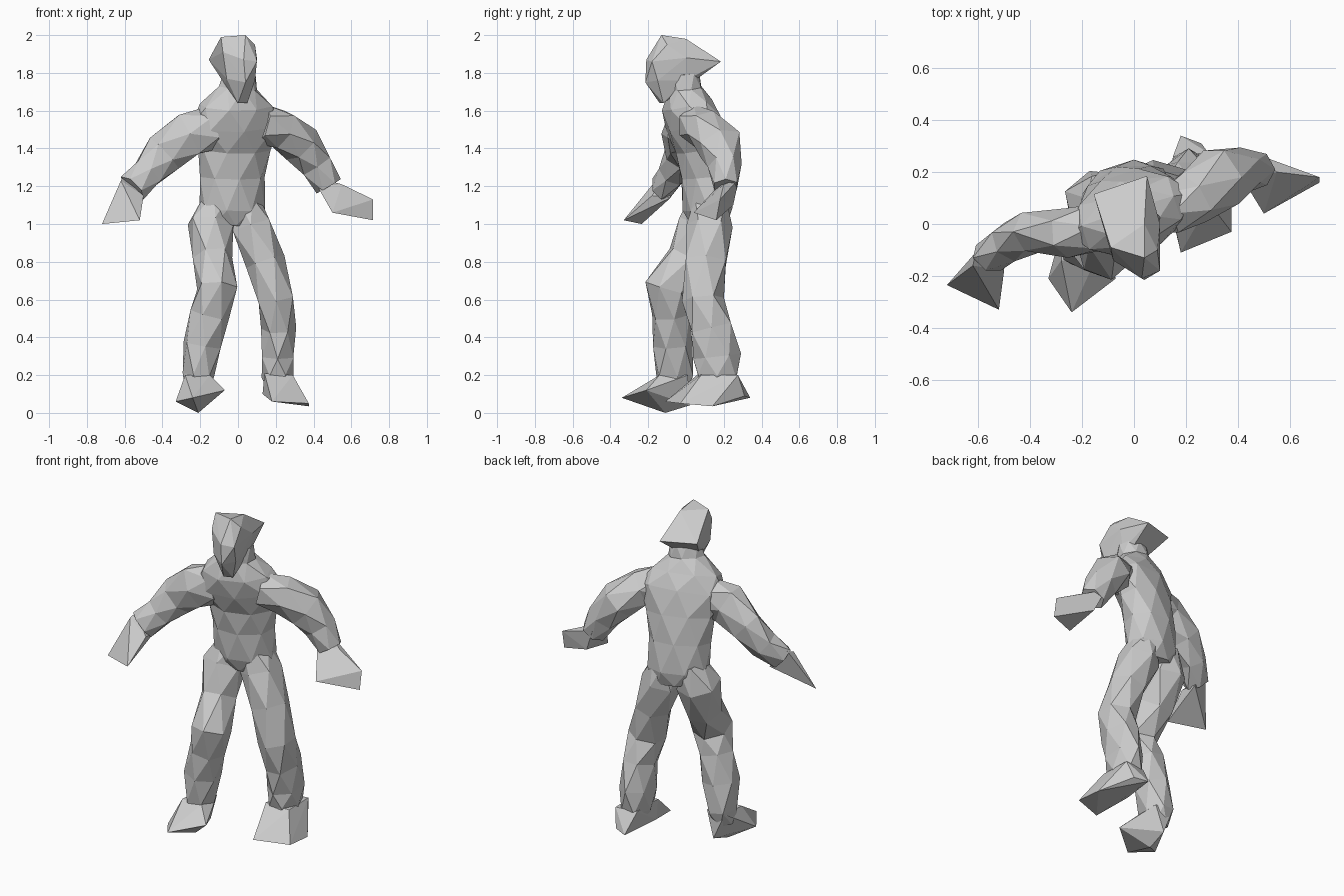
import bpy
import bmesh
from math import cos, sin, tau, radians
from mathutils import Vector

default_cube = bpy.data.objects.get("Cube")
if default_cube:
    bpy.data.objects.remove(default_cube, do_unlink=True)

# One plain grey for the whole figure
grey = bpy.data.materials.new("plain grey")
grey.use_nodes = True
grey_color = (0.6, 0.6, 0.6, 1)
grey.diffuse_color = grey_color
grey.node_tree.nodes["Principled BSDF"].inputs["Base Color"].default_value = grey_color


def finish(bm, name):
    """Turn a bmesh into a flat-shaded object."""
    bmesh.ops.recalc_face_normals(bm, faces=bm.faces[:])
    mesh = bpy.data.meshes.new(name)
    bm.to_mesh(mesh)
    bm.free()
    mesh.materials.append(grey)
    part = bpy.data.objects.new(name, mesh)
    bpy.context.collection.objects.link(part)
    return part


def faceted_tube(name, sections, sides=6, yaw=0):
    """Loft staggered rings; each section is x, y, z, half width, half depth."""
    bm = bmesh.new()
    centres = [Vector(section[:3]) for section in sections]
    forward = Vector((-sin(radians(yaw)), cos(radians(yaw)), 0))
    last = len(sections) - 1
    rings = []
    for i, (centre, section) in enumerate(zip(centres, sections)):
        width, depth = section[3:]
        along = (centres[min(i + 1, last)] - centres[max(i - 1, 0)]).normalized()
        deep = (forward - along * forward.dot(along)).normalized()
        wide = along.cross(deep)
        ring = []
        for k in range(sides):
            angle = tau * (k + 0.5 * (i % 2)) / sides
            offset = wide * width * cos(angle) + deep * depth * sin(angle)
            ring.append(bm.verts.new(centre + offset * 1.06))
        rings.append(ring)
    for i, (a, b) in enumerate(zip(rings, rings[1:])):
        for k in range(sides):
            n = (k + 1) % sides
            if i % 2:
                triangles = (a[k], b[n], b[k]), (a[k], a[n], b[n])
            else:
                triangles = (a[k], a[n], b[k]), (a[n], b[n], b[k])
            for triangle in triangles:
                bm.faces.new(triangle)
    bm.faces.new(rings[0])
    bm.faces.new(rings[-1])
    return finish(bm, name)


def faceted_block(name, corners):
    """Wrap a few corner points in a closed faceted shell."""
    bm = bmesh.new()
    for corner in corners:
        bm.verts.new(corner)
    hull = bmesh.ops.convex_hull(bm, input=bm.verts[:])
    unused = {v for v in hull["geom_interior"] if isinstance(v, bmesh.types.BMVert)}
    bmesh.ops.delete(bm, geom=list(unused), context="VERTS")
    return finish(bm, name)


# Torso, turned so the right shoulder leads, with sloping shoulders
faceted_tube("torso", [
    (-.04, .12, 1.0, .14, .09),
    (-.03, .115, 1.08, .17, .12),
    (-.03, .1, 1.25, .17, .12),
    (-.02, .08, 1.4, .19, .12),
    (-.01, .04, 1.53, .24, .13),
    (-.01, .005, 1.63, .19, .12),
    (0, -.005, 1.72, .1, .085),
    (.01, -.01, 1.8, .08, .075),
], sides=8, yaw=18)

# Head with the hood flaring out at the back
faceted_block("head", [
    (-.09, -.09, 1.99), (.04, -.13, 2), (.04, 0, 1.98), (.09, -.1, 1.95),
    (-.08, -.14, 1.91), (-.06, -.15, 1.77), (.03, -.21, 1.87),
    (.04, -.215, 1.75), (.1, -.18, 1.86), (.09, -.15, 1.76), (.1, 0, 1.88),
    (.05, .185, 1.86), (-.155, .115, 1.87),
    (.05, -.12, 1.64), (0, -.14, 1.64), (-.07, -.07, 1.74), (.08, 0, 1.76),
])

# Arms, thick where they leave the chest
faceted_tube("right_arm", [
    (-.13, -.01, 1.51, .11, .095),
    (-.26, -.035, 1.475, .125, .09),
    (-.39, -.03, 1.375, .105, .08),
    (-.48, -.07, 1.27, .085, .075),
    (-.56, -.13, 1.19, .08, .06),
])
faceted_tube("left_arm", [
    (.12, .04, 1.53, .1, .09),
    (.23, .1, 1.5, .105, .1),
    (.335, .18, 1.42, .105, .12),
    (.415, .205, 1.31, .09, .085),
    (.48, .21, 1.2, .07, .065),
])

# Mitten-like hands
faceted_block("right_hand", [
    (-.61, -.11, 1.25), (-.62, -.16, 1.23),
    (-.5, -.18, 1.15), (-.51, -.08, 1.14),
    (-.72, -.235, 1), (-.52, -.33, 1.02),
])
faceted_block("left_hand", [
    (.42, .17, 1.2), (.44, .28, 1.24), (.55, .2, 1.21),
    (.5, .25, 1.1), (.5, .04, 1.06),
    (.715, .18, 1.13), (.715, .16, 1.02),
])

# Legs, the right one stepping forward
faceted_tube("right_leg", [
    (-.11, .11, 1.13, .07, .09),
    (-.145, .085, 1.0, .12, .12),
    (-.135, .01, .82, .1, .11),
    (-.11, -.1, .66, .105, .115),
    (-.15, -.08, .52, .1, .1),
    (-.19, -.07, .36, .1, .1),
    (-.21, -.06, .2, .08, .1),
    (-.22, -.07, .12, .06, .07),
], yaw=10)
faceted_tube("left_leg", [
    (.04, .13, 1.13, .07, .09),
    (.07, .125, .99, .11, .115),
    (.145, .105, .8, .1, .115),
    (.2, .09, .6, .1, .105),
    (.215, .135, .45, .088, .115),
    (.21, .165, .3, .09, .12),
    (.21, .165, .19, .08, .11),
    (.22, .15, .12, .06, .08),
])

# Wedge-shaped feet
faceted_block("right_foot", [
    (-.28, -.14, .2), (-.15, -.14, .2), (-.27, .01, .2), (-.15, .01, .2),
    (-.33, -.21, .06), (-.24, -.34, .08), (-.07, -.21, .12),
    (-.21, -.11, 0), (-.2, .02, .04),
])
faceted_block("left_foot", [
    (.14, .07, .21), (.29, .08, .2), (.285, .275, .2), (.15, .26, .2),
    (.18, -.11, .06), (.375, -.03, .05), (.375, .14, .035),
    (.18, .34, .08), (.26, .31, .09), (.13, .1, .1),
])
